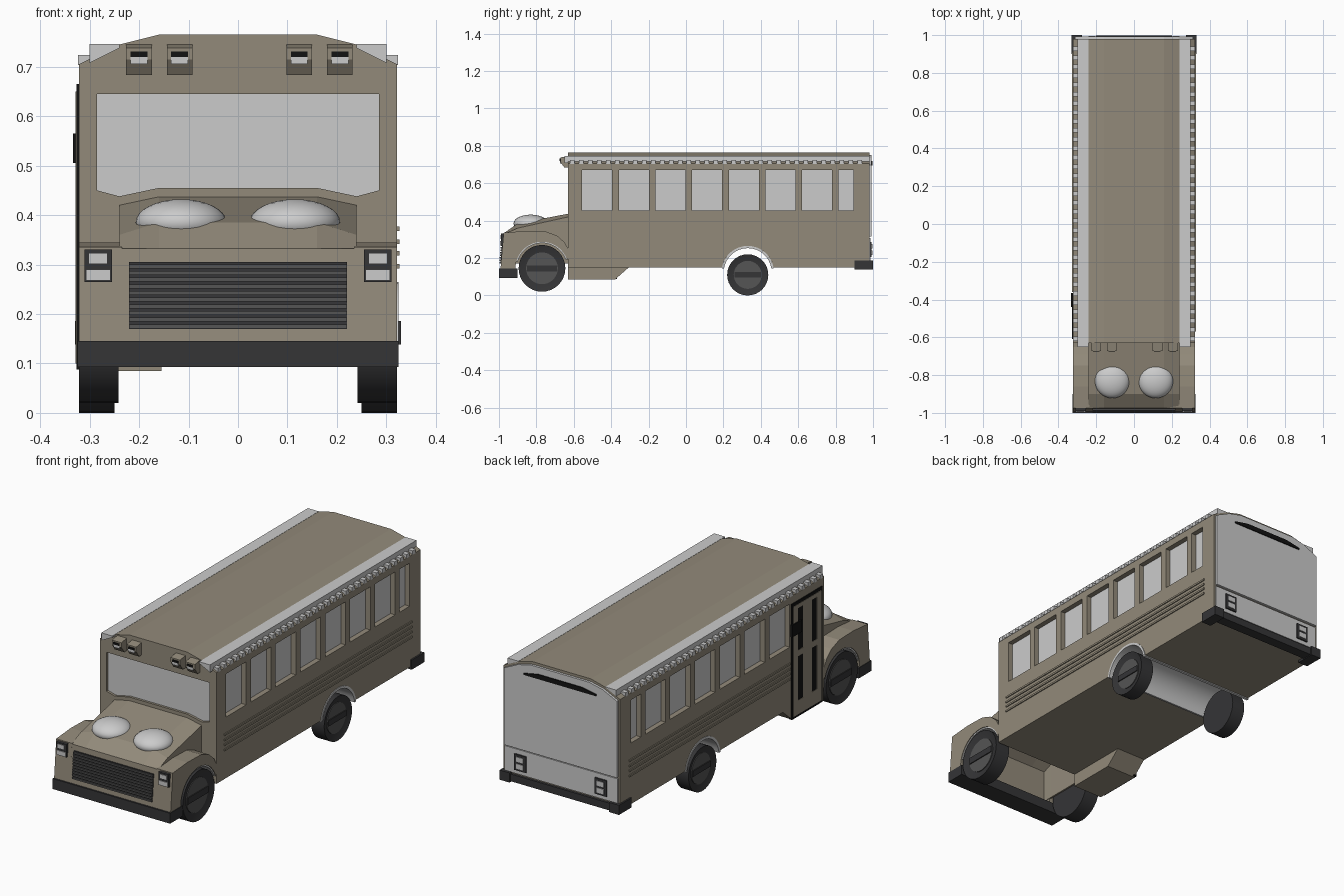
import bpy, bmesh
from math import sin, cos, pi, radians
from mathutils import Matrix

if "Cube" in bpy.data.objects:
    bpy.data.objects.remove(bpy.data.objects["Cube"])


def material(name, rgb):
    m = bpy.data.materials.new(name)
    m.diffuse_color = (*rgb, 1)
    m.use_nodes = True
    m.node_tree.nodes["Principled BSDF"].inputs["Base Color"].default_value = m.diffuse_color
    return m


TAN = material("tan_paint", (0.29, 0.255, 0.195))
RUBBER = material("dark_rubber", (0.035, 0.035, 0.037))
HUB = material("hub_grey", (0.09, 0.09, 0.09))
BLACK = material("black_trim", (0.006, 0.006, 0.006))


def finish(name, bm, mat=None, smooth=False):
    bmesh.ops.recalc_face_normals(bm, faces=bm.faces)
    me = bpy.data.meshes.new(name)
    bm.to_mesh(me)
    bm.free()
    ob = bpy.data.objects.new(name, me)
    bpy.context.collection.objects.link(ob)
    if mat:
        me.materials.append(mat)
    if smooth:
        bpy.context.view_layer.objects.active = ob
        ob.select_set(True)
        bpy.ops.object.shade_smooth_by_angle(angle=radians(35))
        ob.select_set(False)
    return ob


def add_box(bm, x0, x1, y0, y1, z0, z1):
    m = Matrix.Translation(((x0 + x1) / 2, (y0 + y1) / 2, (z0 + z1) / 2))
    m = m @ Matrix.Diagonal((abs(x1 - x0), abs(y1 - y0), abs(z1 - z0), 1))
    bmesh.ops.create_cube(bm, size=1, matrix=m)


def add_prism(bm, pts, axis, a, b):
    """Extrude a profile (y,z along x, or x,z along y) from a to b."""
    def at(p, d):
        return (d, p[0], p[1]) if axis == 'x' else (p[0], d, p[1])
    lo = [bm.verts.new(at(p, a)) for p in pts]
    hi = [bm.verts.new(at(p, b)) for p in pts]
    bm.faces.new(lo)
    bm.faces.new(hi)
    for i in range(len(pts)):
        j = (i + 1) % len(pts)
        bm.faces.new((lo[i], lo[j], hi[j], hi[i]))


def boxes(name, items, mat=None):
    bm = bmesh.new()
    for it in items:
        add_box(bm, *it)
    return finish(name, bm, mat)


def prism(name, pts, axis, a, b, mat=None, smooth=False):
    bm = bmesh.new()
    add_prism(bm, pts, axis, a, b)
    return finish(name, bm, mat, smooth)


def arc(cy, cz, r, a0, a1, n=16):
    return [(cy + r * cos(radians(a0 + (a1 - a0) * i / n)),
             cz + r * sin(radians(a0 + (a1 - a0) * i / n))) for i in range(n + 1)]


def mirrored(pts):
    return pts + [(-x, z) for x, z in reversed(pts)]


W = 0.322
WINDOWS = [(-0.555 + 0.196 * i, -0.395 + 0.196 * i) for i in range(7)] + [(0.815, 0.895)]
SIDES = {"right": 1, "left": -1}

# Body shell with cut window recesses, windshield and rear wheel arch
body = prism("body", mirrored([(W, 0.15), (W, 0.705), (0.24, 0.745), (0.16, 0.765)]),
             'y', -0.63, 0.98, TAN)
shield = mirrored([(0.285, 0.45), (0.285, 0.645)])
shield = [(0.285, 0.645), (-0.285, 0.645), (-0.285, 0.45), (-0.24, 0.438),
          (-0.16, 0.455), (0.16, 0.455), (0.24, 0.438), (0.285, 0.45)]
cut = bmesh.new()
for s in (1, -1):
    for a, b in (WINDOWS if s > 0 else WINDOWS[1:]):
        add_box(cut, s * 0.292, s * 0.36, a, b, 0.455, 0.67)
add_prism(cut, shield, 'y', -0.70, -0.612)
add_prism(cut, arc(0.33, 0.125, 0.14, 0, 360, 32)[:-1], 'x', -0.4, 0.4)
cutter = finish("body_cutter", cut)
cutter.hide_render = True
mod = body.modifiers.new("openings", 'BOOLEAN')
mod.operation = 'DIFFERENCE'
mod.solver = 'EXACT'
mod.object = cutter
bpy.context.view_layer.objects.active = body
bpy.ops.object.modifier_apply(modifier=mod.name)
bpy.data.objects.remove(cutter)

# Glass
for side, s in SIDES.items():
    boxes(side + "_window_glass", [(s * 0.288, s * 0.296, a, b, 0.455, 0.67)
                                   for a, b in (WINDOWS if s > 0 else WINDOWS[1:])])
prism("windshield", shield, 'y', -0.618, -0.608)

# Rear wheel arch lining
prism("rear_arch_lining", arc(0.33, 0.125, 0.14, 8, 172) + arc(0.33, 0.125, 0.128, 172, 8),
      'x', -0.325, 0.325, None, True)

for side, s in SIDES.items():
    # Roof gutter rail and its dashed lower strip
    prism(side + "_roof_rail", [(s * 0.24, 0.738), (s * 0.24, 0.746), (s * 0.30, 0.746),
                                (s * 0.30, 0.708)], 'y', -0.65, 0.98)
    boxes(side + "_rail_dashes", [(s * 0.295, s * 0.324, y, y + 0.024, 0.704, 0.724)
                                  for y in [-0.62 + 0.048 * i for i in range(33)]])
    # Rub rails
    start = -0.57 if s > 0 else -0.36
    boxes(side + "_rub_rails", [(s * 0.31, s * 0.327, start, 0.91, z, z + 0.009)
                                for z in (0.292, 0.318, 0.342, 0.368)], TAN)

# Hood: hollow loft of cross-sections
bm = bmesh.new()
rows = []
for y, zs, zt in ((-0.975, 0.328, 0.332), (-0.90, 0.36, 0.385), (-0.63, 0.42, 0.437)):
    prof = [(-0.24, 0.17), (-0.24, zs), (-0.16, zt), (0.16, zt), (0.24, zs), (0.24, 0.17)]
    rows.append([bm.verts.new((x, y, z)) for x, z in prof])
for r0, r1 in zip(rows, rows[1:]):
    for i in range(5):
        bm.faces.new((r0[i], r0[i + 1], r1[i + 1], r1[i]))
hood = finish("hood", bm, TAN)
sol = hood.modifiers.new("thickness", 'SOLIDIFY')
sol.thickness = 0.008
prism("nose_panel", [(-0.992, 0.14), (-0.975, 0.332), (-0.95, 0.335), (-0.95, 0.14)],
      'x', -0.24, 0.24, TAN)

# Hood domes
for side, s in SIDES.items():
    bm = bmesh.new()
    bmesh.ops.create_uvsphere(bm, u_segments=32, v_segments=16, radius=1,
                              matrix=Matrix.Translation((s * 0.115, -0.83, 0.385))
                              @ Matrix.Diagonal((0.092, 0.092, 0.047, 1)))
    finish(side + "_hood_dome", bm, None, True)

# Grille with horizontal slats
prism("grille", [(-0.992, 0.17), (-0.981, 0.305), (-0.96, 0.305), (-0.96, 0.17)],
      'x', -0.22, 0.22, RUBBER)
boxes("grille_slats", [(-0.22, 0.22, -0.998 + 0.0011 * i, -0.97, 0.171 + 0.0135 * i, 0.179 + 0.0135 * i)
                       for i in range(10)], HUB)

# Front fenders, their lining and the headlights
outer = [(-0.992, 0.14), (-0.975, 0.335), (-0.86, 0.345), (-0.75, 0.342), (-0.69, 0.32),
         (-0.65, 0.285), (-0.63, 0.25), (-0.63, 0.2)]
for side, s in SIDES.items():
    prism(side + "_front_fender", outer + arc(-0.77, 0.145, 0.142, 18, 180) + [(-0.912, 0.14)],
          'x', s * 0.235, s * 0.322, TAN)
    prism(side + "_front_arch_lining",
          arc(-0.77, 0.145, 0.143, 20, 165) + arc(-0.77, 0.145, 0.135, 165, 20),
          'x', s * 0.235, s * 0.318, None, True)
    boxes(side + "_headlight_frame", [(s * 0.255, s * 0.31, -0.99, -0.965, 0.265, 0.33)], RUBBER)
    boxes(side + "_headlight_lenses", [(s * 0.265, s * 0.301, -0.993, -0.97, 0.302, 0.322),
                                       (s * 0.258, s * 0.307, -0.994, -0.97, 0.268, 0.290)])

# Bumpers
boxes("front_bumper", [(-0.325, 0.325, -1.0, -0.90, 0.093, 0.145)], RUBBER)
boxes("rear_bumper", [(-0.28, 0.28, 0.94, 0.992, 0.142, 0.178),
                      (0.275, 0.33, 0.90, 1.0, 0.138, 0.186),
                      (-0.33, -0.275, 0.90, 1.0, 0.138, 0.186)], RUBBER)

# Roof marker lamps
for i, x in enumerate((-0.2, -0.118, 0.124, 0.206)):
    prism(f"roof_lamp_{i}", [(-0.63, 0.683), (-0.65, 0.683), (-0.672, 0.715), (-0.672, 0.738),
                             (-0.63, 0.745)], 'x', x - 0.026, x + 0.026, TAN)
    boxes(f"roof_lamp_lens_{i}", [(x - 0.017, x + 0.017, -0.674, -0.66, 0.706, 0.72)])
    boxes(f"roof_lamp_slot_{i}", [(x - 0.017, x + 0.017, -0.675, -0.66, 0.72, 0.731)], BLACK)

# Rear panels, top lamp bar and tail lights
prism("rear_upper_panel", mirrored([(0.312, 0.315), (0.312, 0.698), (0.235, 0.735), (0.16, 0.752)]),
      'y', 0.97, 0.992)
boxes("rear_lower_panel", [(-0.312, 0.312, 0.97, 0.986, 0.185, 0.308)])
prism("rear_top_bar", mirrored([(0.2, 0.695), (0.2, 0.703), (0.12, 0.718)]), 'y', 0.98, 0.997, BLACK)
for side, s in SIDES.items():
    boxes(side + "_tail_light_frame", [(s * 0.19, s * 0.255, 0.98, 0.993, 0.205, 0.285)], RUBBER)
    boxes(side + "_tail_light_lenses", [(s * 0.203, s * 0.242, 0.985, 0.996, 0.25, 0.274),
                                        (s * 0.203, s * 0.242, 0.985, 0.996, 0.215, 0.24)])

# Entry step well and folding door on the left side
prism("step_well", [(-0.63, 0.155), (-0.63, 0.085), (-0.38, 0.085), (-0.30, 0.155)],
      'x', -0.32, -0.155, TAN)
boxes("door_panes", [(-0.327, -0.31, -0.61, -0.37, 0.088, 0.665)], BLACK)
boxes("door_frame", [(-0.329, -0.315, y, y + 0.035, 0.1, 0.65) for y in (-0.6, -0.525, -0.49, -0.415)]
      + [(-0.329, -0.315, -0.6, -0.495, z0, z1) for z0, z1 in ((0.1, 0.17), (0.39, 0.42), (0.63, 0.65))]
      + [(-0.329, -0.315, -0.485, -0.38, z0, z1) for z0, z1 in ((0.1, 0.17), (0.39, 0.42), (0.63, 0.65))],
      TAN)
boxes("door_side_box", [(-0.334, -0.315, -0.44, -0.365, 0.505, 0.565)], BLACK)

# Wheels: tyre with recessed face, hub disc and cross bar
def wheel(name, s, y, z, r, x0, x1):
    rim = r * 0.68
    bm = bmesh.new()
    tilt = Matrix.Translation((s * (x0 + x1) / 2, y, z)) @ Matrix.Rotation(s * pi / 2, 4, 'Y')
    bmesh.ops.create_cone(bm, cap_ends=True, segments=32, radius1=r, radius2=r,
                          depth=x1 - x0, matrix=tilt)
    bm.normal_update()
    cap = max(bm.faces, key=lambda f: s * f.calc_center_median().x)
    bmesh.ops.inset_region(bm, faces=[cap], thickness=r - rim)
    bmesh.ops.translate(bm, verts=cap.verts, vec=(-s * 0.012, 0, 0))
    finish(name + "_tyre", bm, RUBBER, True)
    prism(name + "_hub", arc(y, z, rim, 0, 360, 32)[:-1], 'x', s * (x1 - 0.03), s * (x1 - 0.008), HUB)
    boxes(name + "_hub_bar", [(s * (x1 - 0.02), s * (x1 - 0.003), y - rim * 0.95, y + rim * 0.95,
                               z - r * 0.13, z + r * 0.13)], RUBBER)


for side, s in SIDES.items():
    wheel(side + "_front_wheel", s, -0.77, 0.145, 0.125, 0.242, 0.322)
    wheel(side + "_rear_wheel", s, 0.33, 0.11, 0.11, 0.25, 0.322)
